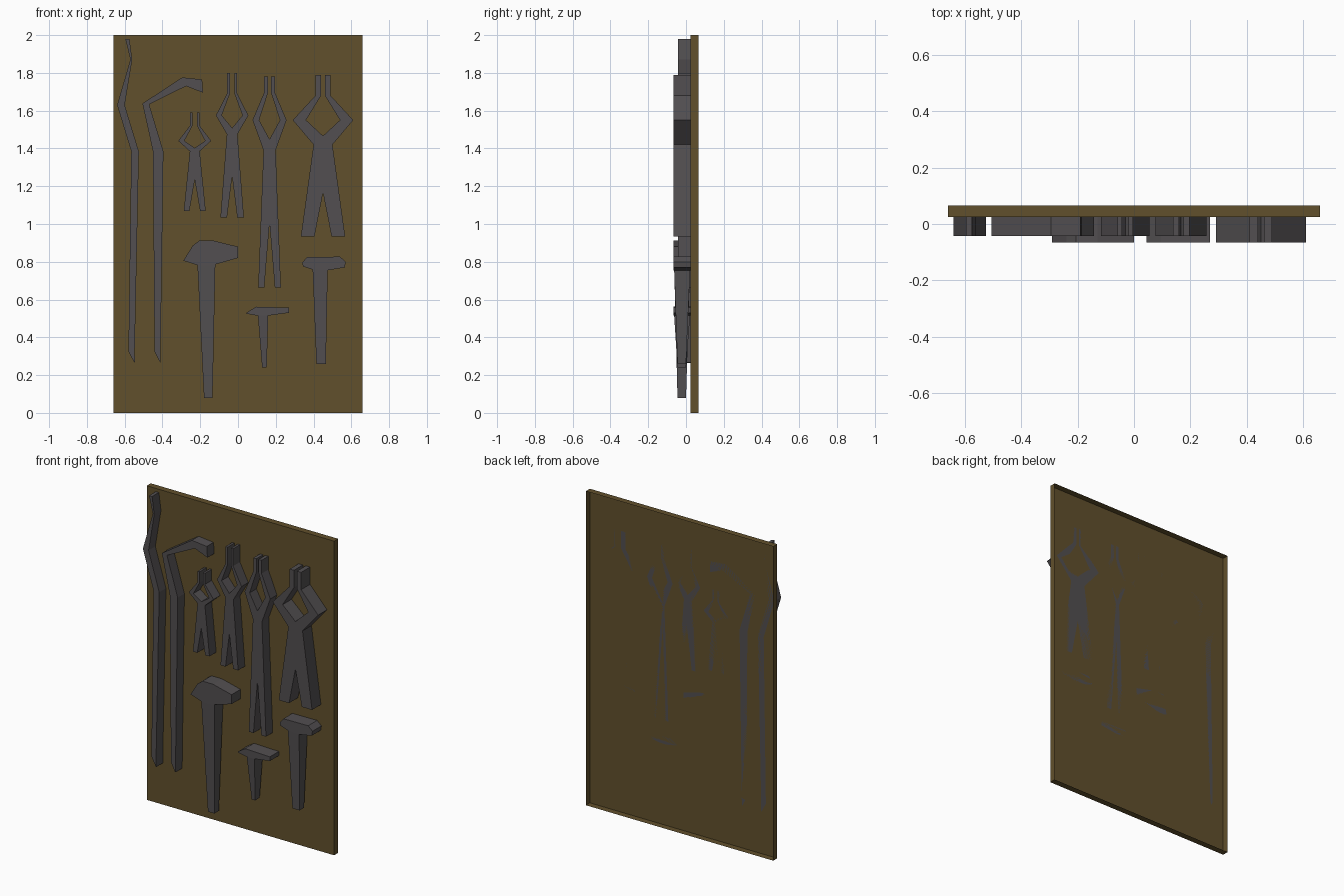
import bpy, bmesh

if "Cube" in bpy.data.objects:
    bpy.data.objects.remove(bpy.data.objects["Cube"])

BACK = 0.025     # front plane of the board, where the tools rest


def material(name, color):
    m = bpy.data.materials.new(name)
    m.diffuse_color = (*color, 1)
    m.use_nodes = True
    m.node_tree.nodes["Principled BSDF"].inputs["Base Color"].default_value = m.diffuse_color
    return m


wood = material("dark_wood", (0.12, 0.08, 0.025))
iron = material("dark_iron", (0.085, 0.078, 0.082))


def finish(bm, name, mat):
    bmesh.ops.recalc_face_normals(bm, faces=bm.faces)
    me = bpy.data.meshes.new(name)
    bm.to_mesh(me)
    bm.free()
    me.materials.append(mat)
    ob = bpy.data.objects.new(name, me)
    bpy.context.collection.objects.link(ob)
    return ob


def strip(bm, sections):
    """Rectangular bar through sections (x1, z1, x2, z2, y_front, y_back)."""
    rings = [[bm.verts.new(p) for p in
              ((x1, f, z1), (x2, f, z2), (x2, b, z2), (x1, b, z1))]
             for x1, z1, x2, z2, f, b in sections]
    for a, c in zip(rings, rings[1:]):
        for i in range(4):
            j = (i + 1) % 4
            bm.faces.new((a[i], a[j], c[j], c[i]))
    bm.faces.new(rings[0])
    bm.faces.new(rings[-1][::-1])


def plate(bm, outline, front, back):
    """Flat outline in x, z extruded through y."""
    f = [bm.verts.new((x, front, z)) for x, z in outline]
    b = [bm.verts.new((x, back, z)) for x, z in outline]
    bm.faces.new(f)
    bm.faces.new(b[::-1])
    for i in range(len(f)):
        j = (i + 1) % len(f)
        bm.faces.new((f[i], f[j], b[j], b[i]))


def bar(name, sections):
    bm = bmesh.new()
    strip(bm, [(*s, -0.043, BACK) for s in sections])
    finish(bm, name, iron)


def tongs(name, cx, zs, jaw, elbow, pivot, leg, front):
    """Two mirrored halves crossing at the pivot."""
    top, neck, bend, cross, end = zs
    half = [(-jaw[1], -jaw[0], top), (-jaw[1], -jaw[0], neck),
            (-elbow[1], -elbow[0], bend), (-pivot, pivot, cross),
            (leg[0], leg[1], end)]
    bm = bmesh.new()
    for s in (1, -1):
        strip(bm, [(cx + s * a, z, cx + s * b, z, front, BACK)
                   for a, b, z in half])
    finish(bm, name, iron)


def hammer(name, head, top, bottom):
    bm = bmesh.new()
    plate(bm, head, -0.065, BACK)
    strip(bm, [(top[0], top[2], top[1], top[2], -0.063, 0.022),
               (bottom[0], bottom[2], bottom[1], bottom[2], -0.045, 0.0)])
    finish(bm, name, iron)


# Backing board: shallow tray, open at the rear
bm = bmesh.new()
bmesh.ops.create_cube(bm, size=1)
for v in bm.verts:
    v.co = (v.co.x * 1.32, 0.045 + v.co.y * 0.04, 1 + v.co.z * 2)
bmesh.ops.recalc_face_normals(bm, faces=bm.faces)
rear = [f for f in bm.faces if f.normal.y > 0.5]
bmesh.ops.delete(bm, geom=rear, context='FACES_ONLY')
finish(bm, "backing_board", wood)

# Long bars on the left
bar("bent_poker", [
    (-.596, 1.98, -.575, 1.98), (-.57, 1.87, -.56, 1.87),
    (-.64, 1.63, -.60, 1.63), (-.565, 1.384, -.525, 1.384),
    (-.58, .325, -.547, .325), (-.552, .272, -.546, .265)])
bar("hooked_poker", [
    (-.19, 1.765, -.185, 1.695), (-.295, 1.776, -.275, 1.73),
    (-.506, 1.638, -.47, 1.633), (-.45, 1.384, -.395, 1.384),
    (-.442, .325, -.41, .325), (-.417, .275, -.411, .267)])

# Four pairs of tongs
tongs("tongs_small", -.229, (1.59, 1.52, 1.44, 1.385, 1.07),
      (.012, .026), (.055, .087), .026, (.028, .058), -0.043)
tongs("tongs_medium", -.031, (1.80, 1.69, 1.575, 1.475, 1.035),
      (.012, .027), (.055, .086), .028, (.027, .062), -0.043)
tongs("tongs_long", .167, (1.78, 1.695, 1.55, 1.39, .665),
      (.008, .029), (.055, .09), .032, (.028, .06), -0.043)
tongs("tongs_large", .45, (1.79, 1.68, 1.55, 1.42, .935),
      (.01, .04), (.09, .16), .05, (.045, .117), -0.065)

# Three hammers
hammer("hammer_large",
       [(-.29, .805), (-.24, .885), (-.205, .912), (-.13, .912), (0, .88),
        (0, .82), (-.14, .78), (-.21, .78), (-.27, .80)],
       (-.215, -.12, .79), (-.18, -.135, .08))
hammer("hammer_medium",
       [(.34, .795), (.365, .825), (.54, .827), (.57, .80), (.565, .77),
        (.475, .755), (.39, .76), (.345, .775)],
       (.395, .475, .765), (.415, .465, .26))
hammer("hammer_small",
       [(.045, .53), (.095, .562), (.27, .557), (.27, .53), (.16, .515),
        (.10, .515), (.045, .525)],
       (.105, .16, .52), (.128, .152, .24))
